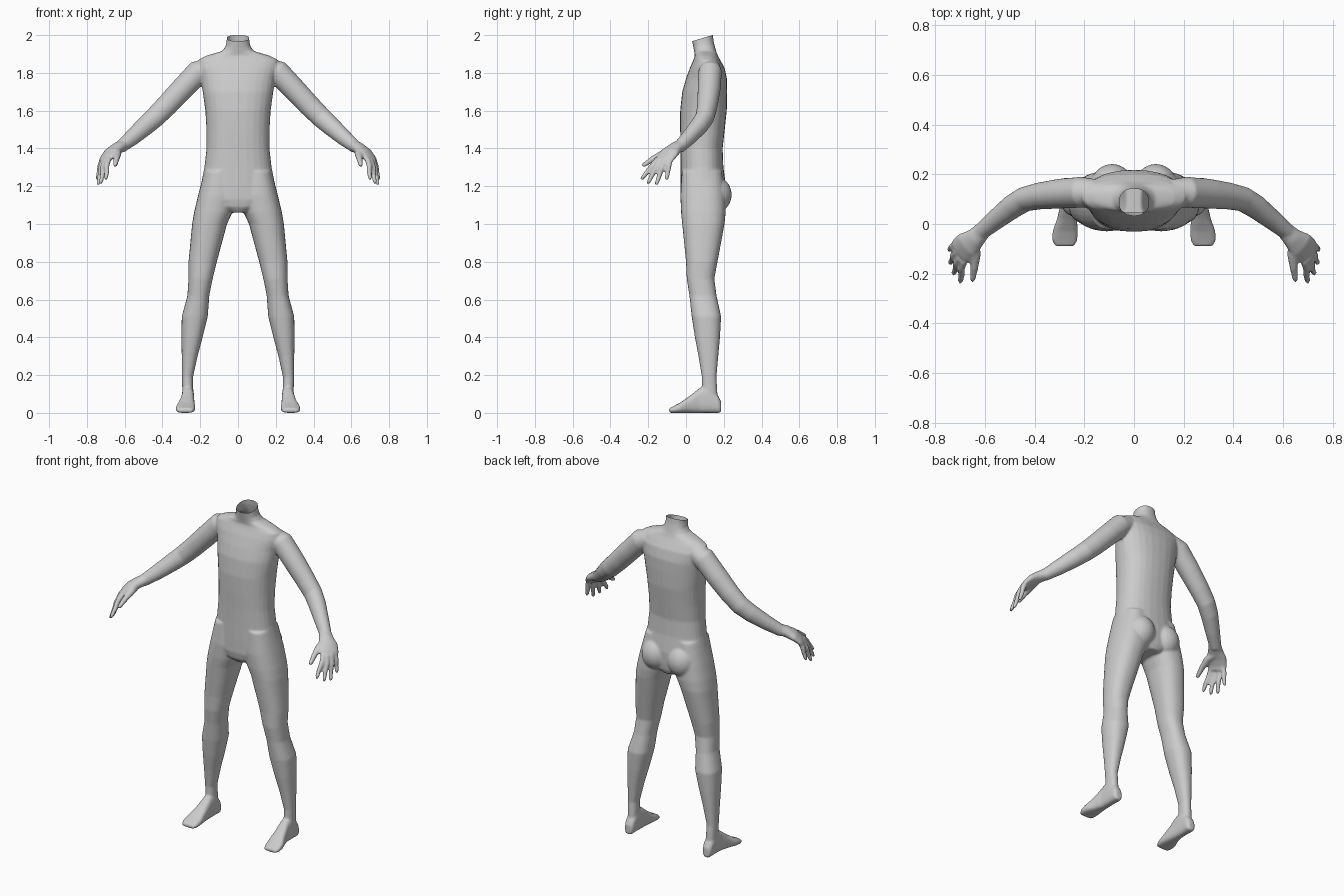
import bpy, bmesh, math
from mathutils import Vector

if "Cube" in bpy.data.objects:
    bpy.data.objects.remove(bpy.data.objects["Cube"])

N = 28
bm = bmesh.new()


def loft(rings):
    """Skin a closed tube over rings given as (centre, half axis u, half axis v, exponent)."""
    loops = []
    for c, u, v, e in rings:
        loop = []
        for i in range(N):
            a = 2 * math.pi * i / N
            ca, sa = math.cos(a), math.sin(a)
            p = math.copysign(abs(ca) ** (2 / e), ca)
            q = math.copysign(abs(sa) ** (2 / e), sa)
            loop.append(bm.verts.new(c + u * p + v * q))
        loops.append(loop)
    for a, b in zip(loops, loops[1:]):
        for i in range(N):
            j = (i + 1) % N
            bm.faces.new((a[i], a[j], b[j], b[i]))
    bm.faces.new(loops[0][::-1])
    bm.faces.new(loops[-1])


def column(rows, s=1, e=2.3):
    """Upright loft from rows of z, x0, x1, y0, y1."""
    loft([(Vector((s * (x0 + x1) / 2, (y0 + y1) / 2, z)),
           Vector(((x1 - x0) / 2, 0, 0)), Vector((0, (y1 - y0) / 2, 0)), e)
          for z, x0, x1, y0, y1 in rows])


def tube(rows, s, wide=(0, 1, 0)):
    """Limb along a path from rows of x, y, z, half width, half thickness."""
    pts = [Vector((s * r[0], r[1], r[2])) for r in rows]
    w = Vector((s * wide[0], wide[1], wide[2]))
    rings = []
    for i, r in enumerate(rows):
        t = (pts[min(i + 1, len(pts) - 1)] - pts[max(i - 1, 0)]).normalized()
        u = (w - t * w.dot(t)).normalized()
        rings.append((pts[i], u * r[3], t.cross(u) * r[4], 2.0))
    loft(rings)


# torso and neck: z, half width, front y, back y
torso = [(1.06, .05, .0, .19), (1.09, .15, -.022, .205), (1.13, .212, -.03, .21),
         (1.2, .198, -.03, .212), (1.3, .178, -.029, .198), (1.4, .167, -.029, .194),
         (1.5, .167, -.031, .205), (1.6, .173, -.031, .216), (1.7, .187, -.02, .218),
         (1.77, .197, .0, .217), (1.83, .215, .022, .203), (1.87, .21, .04, .18),
         (1.892, .165, .047, .168), (1.915, .085, .043, .16), (1.94, .066, .038, .153),
         (1.97, .06, .032, .146), (2.04, .058, .026, .138)]
column([(z, -h, h, a, b) for z, h, a, b in torso])

leg = [(1.28, .02, .178, -.022, .19), (1.15, .005, .212, -.03, .21),
       (1.06, .03, .233, -.026, .21), (1.0, .058, .243, -.02, .204),
       (.8, .112, .262, .0, .167), (.71, .134, .262, .004, .15),
       (.62, .152, .268, .018, .162), (.51, .16, .298, .03, .186),
       (.4, .187, .299, .047, .18), (.3, .214, .298, .066, .171),
       (.19, .238, .297, .084, .161), (.08, .236, .294, .085, .168)]
# foot: y, x0, x1, top z
foot = [(.186, .245, .285, .06), (.17, .235, .294, .09), (.12, .233, .297, .15),
        (.07, .232, .298, .13), (.02, .23, .31, .09), (-.03, .226, .328, .055),
        (-.065, .228, .33, .036), (-.09, .24, .318, .024)]
arm = [(.15, .13, 1.83, .05, .05), (.21, .128, 1.805, .062, .064),
       (.3, .122, 1.71, .06, .061), (.38, .113, 1.625, .054, .058),
       (.44, .1, 1.565, .05, .055), (.49, .07, 1.52, .048, .051),
       (.56, .015, 1.458, .04, .043), (.625, -.038, 1.405, .033, .033)]
palm = [(.605, -.022, 1.42, .033, .031), (.64, -.058, 1.4, .042, .031),
        (.672, -.085, 1.378, .056, .027), (.698, -.11, 1.348, .056, .02),
        (.708, -.122, 1.325, .05, .014)]
# finger root and tip
fingers = [((.684, -.15, 1.345), (.70, -.236, 1.237)),
           ((.70, -.135, 1.345), (.727, -.202, 1.215)),
           ((.712, -.112, 1.345), (.741, -.158, 1.207)),
           ((.715, -.085, 1.345), (.746, -.103, 1.235))]

for s in (-1, 1):
    column(leg, s)
    loft([(Vector((s * (x0 + x1) / 2, y, h / 2)), Vector(((x1 - x0) / 2, 0, 0)),
           Vector((0, 0, h / 2)), 2.8) for y, x0, x1, h in foot])
    tube(arm, s)
    tube(palm, s, (.45, .8, 0))
    for a, b in fingers:
        a, b = Vector(a), Vector(b)
        rows = [(*a.lerp(b, t), r, r) for t, r in
                ((0, .014), (.35, .0145), (.65, .013), (.92, .011), (1.02, .006))]
        rows[1] = (rows[1][0] + .006, *rows[1][1:])
        tube(rows, s)
    # thumb
    tube([(.645, -.075, 1.385, .024, .024), (.64, -.125, 1.37, .023, .02),
          (.643, -.175, 1.345, .016, .016), (.65, -.222, 1.313, .012, .012),
          (.651, -.232, 1.307, .007, .007)], s, (1, 0, 0))
    # buttock
    ball = bmesh.ops.create_uvsphere(bm, u_segments=24, v_segments=16, radius=1)["verts"]
    for v in ball:
        v.co = Vector((s * .088 + v.co.x * .088, .15 + v.co.y * .092, 1.155 + v.co.z * .098))

bmesh.ops.recalc_face_normals(bm, faces=bm.faces)
mesh = bpy.data.meshes.new("body")
bm.to_mesh(mesh)
bm.free()
body = bpy.data.objects.new("body", mesh)
bpy.context.collection.objects.link(body)
bpy.context.view_layer.objects.active = body
body.select_set(True)

# fuse the parts into one smooth skin
m = body.modifiers.new("fuse", 'REMESH')
m.mode = 'VOXEL'
m.voxel_size = .0065
bpy.ops.object.modifier_apply(modifier=m.name)
m = body.modifiers.new("soften", 'SMOOTH')
m.factor = .5
m.iterations = 5
bpy.ops.object.modifier_apply(modifier=m.name)

# open, slanted neck
bm = bmesh.new()
bm.from_mesh(body.data)
bmesh.ops.bisect_plane(bm, geom=bm.verts[:] + bm.edges[:] + bm.faces[:],
                       plane_co=(0, .03, 1.967), plane_no=(0, -.033, .11), clear_outer=True)
bm.to_mesh(body.data)
bm.free()

grey = bpy.data.materials.new("plain grey")
grey.diffuse_color = (.6, .6, .6, 1)
grey.use_nodes = True
grey.node_tree.nodes["Principled BSDF"].inputs["Base Color"].default_value = grey.diffuse_color
body.data.materials.clear()
body.data.materials.append(grey)
body.data.polygons.foreach_set("material_index", [0] * len(body.data.polygons))
bpy.ops.object.shade_smooth()
